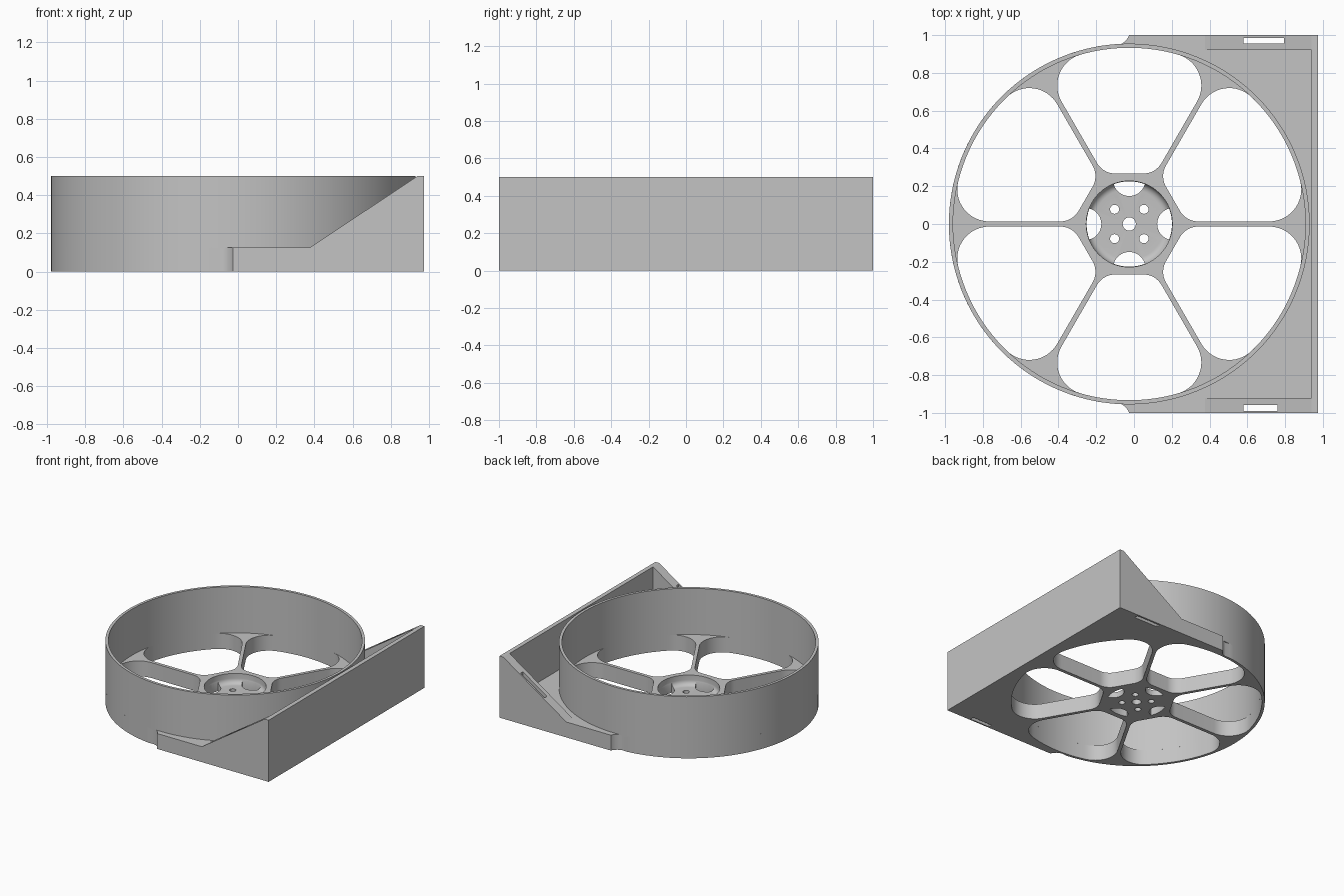
import bpy, bmesh, math
from math import sin, cos, pi, sqrt, atan2

if "Cube" in bpy.data.objects:
    bpy.data.objects.remove(bpy.data.objects["Cube"])

CX = -0.025                      # wheel centre
R_OUT, R_IN = 0.955, 0.933       # ring radii
FLOOR, TOP = 0.125, 0.5

grey = bpy.data.materials.new("light_grey")
grey.diffuse_color = (0.55, 0.55, 0.55, 1)
grey.use_nodes = True
grey.node_tree.nodes["Principled BSDF"].inputs["Base Color"].default_value = grey.diffuse_color


def arc(cx, cy, r, a0, a1, n):
    return [(cx + r * cos(a0 + (a1 - a0) * i / n), cy + r * sin(a0 + (a1 - a0) * i / n))
            for i in range(n + 1)]


def circle(cx, cy, r, n=32):
    return arc(cx, cy, r, 0, 2 * pi, n)[:-1]


def finish(name, bm):
    bmesh.ops.recalc_face_normals(bm, faces=bm.faces)
    me = bpy.data.meshes.new(name)
    bm.to_mesh(me)
    bm.free()
    me.materials.append(grey)
    ob = bpy.data.objects.new(name, me)
    bpy.context.collection.objects.link(ob)
    return ob


def add_prism(bm, pts, lo, hi, place=lambda a, b, h: (a, b, h)):
    f = bm.faces.new([bm.verts.new(place(a, b, lo)) for a, b in pts])
    ext = bmesh.ops.extrude_face_region(bm, geom=[f])
    d = [q - p for p, q in zip(place(0, 0, lo), place(0, 0, hi))]
    bmesh.ops.translate(bm, vec=d, verts=[v for v in ext["geom"] if isinstance(v, bmesh.types.BMVert)])


def prism(name, pts, lo, hi, place=lambda a, b, h: (a, b, h)):
    bm = bmesh.new()
    add_prism(bm, pts, lo, hi, place)
    return finish(name, bm)


def revolve(name, profile, n=128):
    # closed (r, z) profile turned about the wheel axis; points at r = 0 are poles
    bm = bmesh.new()
    rings = []
    for r, z in profile:
        if r == 0:
            rings.append([bm.verts.new((CX, 0, z))] * n)
        else:
            rings.append([bm.verts.new((x, y, z)) for x, y in circle(CX, 0, r, n)])
    for a, b in zip(rings, rings[1:] + rings[:1]):
        for i in range(n):
            j = (i + 1) % n
            vs = list(dict.fromkeys((a[i], a[j], b[j], b[i])))
            if len(vs) > 2:
                bm.faces.new(vs)
    return finish(name, bm)


def cut(ob, cutter):
    cutter.hide_render = True
    m = ob.modifiers.new("cut", "BOOLEAN")
    m.operation, m.solver, m.object = "DIFFERENCE", "EXACT", cutter
    bpy.context.view_layer.objects.active = ob
    bpy.ops.object.modifier_apply(modifier=m.name)
    bpy.data.objects.remove(cutter, do_unlink=True)


def smooth(ob):
    bpy.ops.object.select_all(action="DESELECT")
    ob.select_set(True)
    bpy.context.view_layer.objects.active = ob
    bpy.ops.object.shade_smooth_by_angle(angle=math.radians(30))


# Base plate: half disc joined to a square end through small concave fillets
fillet = arc(-0.105, 1.03, 0.085, -1.45, -0.36, 6)
join = atan2(fillet[0][1], fillet[0][0] - CX)
upper = fillet + [(0.975, 1.0)]
lower = [(x, -y) for x, y in reversed(upper)]
disc = arc(CX, 0, R_OUT, -join + 2 * pi, join, 72)[1:-1]
base = prism("base_plate", upper[::-1] + disc[::-1] + lower[::-1], 0, FLOOR)

# Six rounded windows leave the spokes standing
GAP, RC, RI, Y0 = 0.0135, 0.17, 0.112, 0.267
d = RC + GAP
s = sqrt((R_IN - RC) ** 2 - d * d)
ox, oy = 0.5 * s - 0.866 * d, 0.866 * s + 0.5 * d          # outer corner centre
ix = (0.5 * (Y0 + RI) - RI - GAP) / 0.866                  # inner corner centre
t = atan2(oy, ox)
half = arc(ix, Y0 + RI, RI, -pi / 2, -pi / 6, 10) + arc(ox, oy, RC, -pi / 6, t, 16)
half += arc(0, 0, R_IN, t, pi / 2, 10)[1:-1]
window = half + [(0, R_IN)] + [(-x, y) for x, y in reversed(half)]
bm = bmesh.new()
for k in range(6):
    a = k * pi / 3 + pi / 6 - pi / 2
    add_prism(bm, [(CX + x * cos(a) - y * sin(a), x * sin(a) + y * cos(a)) for x, y in window], -0.1, 0.3)
cut(base, finish("window_cutter", bm))

# Dished hub recess with a rounded foot
RH, ZH, F = 0.228, 0.045, 0.04
dish = [(0, ZH)] + [(RH - F + x, ZH + F + y) for x, y in arc(0, 0, F, -pi / 2, 0, 6)]
cut(base, revolve("recess_cutter", dish + [(RH, 0.3), (0, 0.3)], 64))

# Hub holes: centre bore, four screw holes, four clipped notches
bm = bmesh.new()
add_prism(bm, circle(CX, 0, 0.035, 24), -0.1, 0.11)
for k in range(4):
    a = k * pi / 2
    add_prism(bm, circle(CX + 0.11 * cos(a + pi / 4), 0.11 * sin(a + pi / 4), 0.024, 20), -0.1, 0.11)
    c, r = 0.233, 0.085
    lim = RH - 0.002
    b = math.acos((c * c + lim * lim - r * r) / (2 * c * lim))
    e = atan2(lim * sin(b), lim * cos(b) - c)
    notch = arc(c, 0, r, e, 2 * pi - e, 20) + arc(0, 0, lim, -b, b, 8)[1:-1]
    add_prism(bm, [(CX + x * cos(a) - y * sin(a), x * sin(a) + y * cos(a)) for x, y in notch], -0.1, 0.122)
cut(base, finish("hub_hole_cutter", bm))

# Tall thin ring around the wheel
ring = revolve("outer_ring", [(R_IN, FLOOR - 0.004), (R_OUT, FLOOR - 0.004), (R_OUT, TOP), (R_IN, TOP)])

# End wall and two sloping side walls
end_wall = prism("end_wall", [(0.94, -0.92), (0.975, -0.92), (0.975, 0.92), (0.94, 0.92)], FLOOR, TOP)
slope = [(0.375, FLOOR), (0.975, FLOOR), (0.975, TOP), (0.94, TOP)]
walls = [prism("side_wall_" + n, slope, lo, hi, lambda a, b, h: (a, h, b))
         for n, lo, hi in (("back", 0.92, 1.0), ("front", -1.0, -0.92))]

# Strap slots down through each side wall and the plate
for wall, x1, y in ((walls[0], 0.795, 0.971), (walls[1], 0.76, -0.974)):
    for ob in (wall, base):
        cut(ob, prism("slot_cutter", [(0.58, y - 0.015), (x1, y - 0.015), (x1, y + 0.015), (0.58, y + 0.015)], -0.1, 0.7))

for ob in (base, ring):
    smooth(ob)
